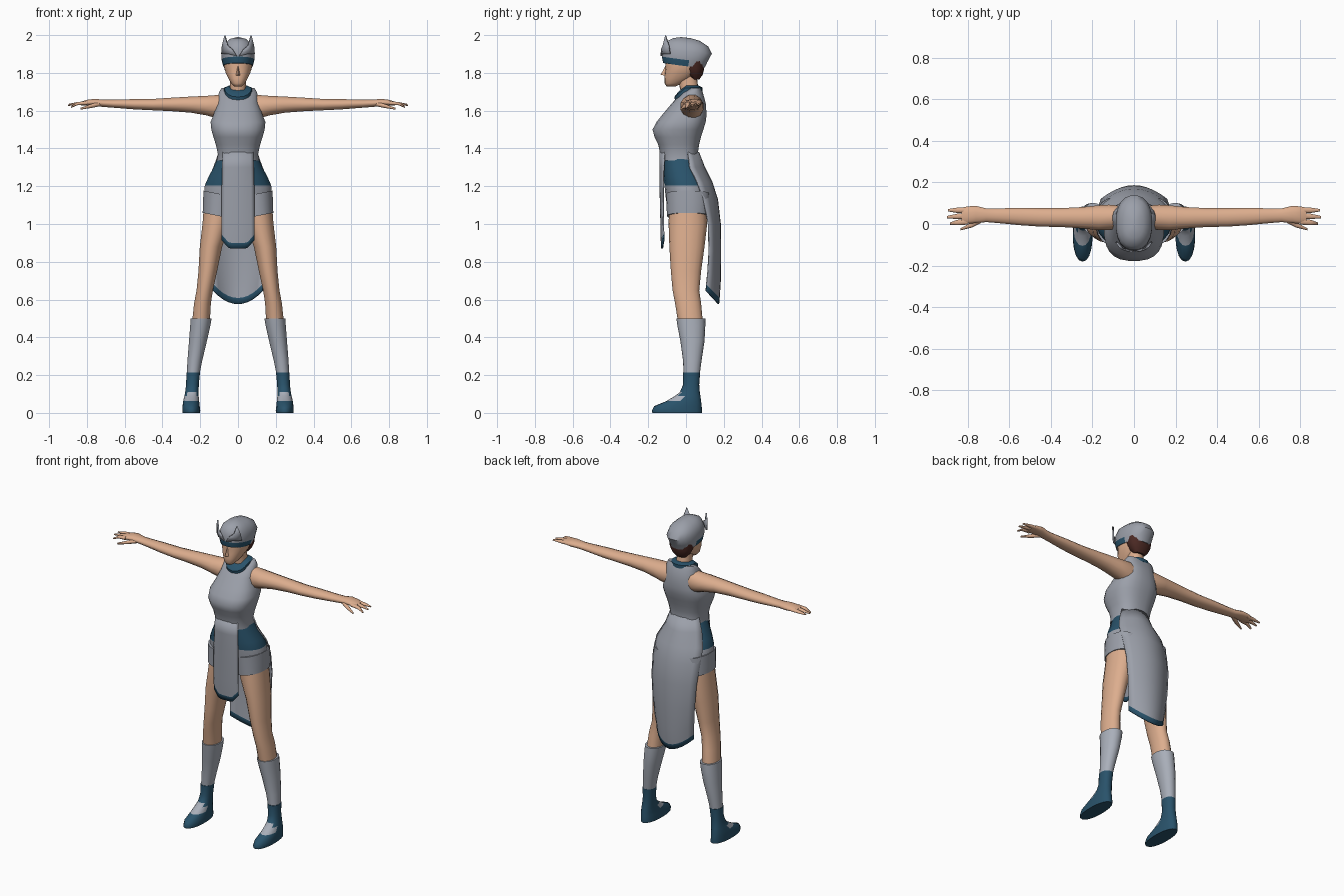
import bpy, bmesh, math
from mathutils import Vector

# ---- flat colours ----
def mat(name, rgb):
    m = bpy.data.materials.new(name)
    m.diffuse_color = (*rgb, 1)
    return m

GREY = mat("cloth grey", (0.33, 0.35, 0.40))
PALE = mat("sock grey", (0.40, 0.43, 0.49))
BLUE = mat("trim blue", (0.022, 0.085, 0.145))
SKIN = mat("skin", (0.72, 0.42, 0.27))
HAIR = mat("hair brown", (0.07, 0.022, 0.017))

# ---- helpers ----
def finish(name, bm, mats, rule=None, angle=45):
    bmesh.ops.recalc_face_normals(bm, faces=bm.faces)
    if rule:
        for f in bm.faces:
            f.material_index = rule(f.calc_center_median(), f.normal)
    me = bpy.data.meshes.new(name)
    bm.to_mesh(me)
    bm.free()
    ob = bpy.data.objects.new(name, me)
    bpy.context.collection.objects.link(ob)
    for m in mats:
        me.materials.append(m)
    bpy.ops.object.select_all(action='DESELECT')
    ob.select_set(True)
    bpy.context.view_layer.objects.active = ob
    bpy.ops.object.shade_smooth_by_angle(angle=math.radians(angle))
    return ob

def skin_rings(rings):
    bm = bmesh.new()
    vs = [[bm.verts.new(p) for p in r] for r in rings]
    n = len(vs[0])
    for a, b in zip(vs, vs[1:]):
        for i in range(n):
            bm.faces.new((a[i], a[(i + 1) % n], b[(i + 1) % n], b[i]))
    bm.faces.new(vs[0])
    bm.faces.new(vs[-1])
    return bm

def oval(n, e):
    out = []
    for i in range(n):
        a = 2 * math.pi * (i + 0.5) / n
        c, s = math.cos(a), math.sin(a)
        out.append((math.copysign(abs(c) ** (2 / e), c), math.copysign(abs(s) ** (2 / e), s)))
    return out

def loft_z(name, rows, mats, rule=None, n=18, e=2.3, lift=None, side=1, angle=45):
    """rows: z, centre x, half width, front y, back y"""
    rings = []
    for z, xc, hw, yf, yb in rows:
        ring = []
        for u, v in oval(n, e):
            x, y = xc + hw * u, (yf + yb) / 2 + (yb - yf) / 2 * v
            ring.append((side * x, y, z + (lift(x, y) if lift else 0)))
        rings.append(ring)
    return finish(name, skin_rings(rings), mats, rule, angle)

def loft_x(name, rows, side, m, n=12):
    """rows: x, centre y, centre z, half depth, half height"""
    rings = [[(side * x, yc + ry * u, zc + rz * v) for u, v in oval(n, 2)]
             for x, yc, zc, ry, rz in rows]
    return finish(name, skin_rings(rings), [m], angle=60)

def sheet(name, rows, drop, trim_rows):
    """rows: z, half width, middle y, edge y, hem factor"""
    us = [i / 5 - 1 for i in range(11)]
    bm = bmesh.new()
    vs = [[bm.verts.new((hw * u, yc + (ye - yc) * u * u, z + k * drop(abs(u)))) for u in us]
          for z, hw, yc, ye, k in rows]
    last = len(vs) - 1 - trim_rows
    for r, (a, b) in enumerate(zip(vs, vs[1:])):
        for i in range(10):
            f = bm.faces.new((a[i], a[i + 1], b[i + 1], b[i]))
            f.material_index = 1 if r >= last else 0
    ob = finish(name, bm, [GREY, BLUE])
    md = ob.modifiers.new("thickness", 'SOLIDIFY')
    md.thickness, md.offset = 0.007, 0
    return ob

# ---- dress ----
loft_z("bodice", [
    (1.72, 0, .088, .02, .075), (1.695, 0, .102, -.022, .09), (1.64, 0, .109, -.075, .105),
    (1.58, 0, .13, -.125, .11), (1.54, 0, .146, -.157, .105), (1.50, 0, .142, -.178, .093),
    (1.46, 0, .131, -.167, .08), (1.42, 0, .118, -.148, .07), (1.37, 0, .107, -.137, .063),
    (1.335, 0, .112, -.134, .07)], [GREY], n=24, e=2.5, angle=55)
loft_z("hips", [
    (1.36, 0, .104, -.125, .058), (1.30, 0, .13, -.122, .08), (1.25, 0, .157, -.12, .105),
    (1.205, 0, .177, -.115, .12), (1.14, 0, .183, -.108, .127), (1.08, 0, .178, -.10, .125),
    (1.04, 0, .09, -.07, .09)], [GREY, BLUE], lambda c, nn: 1 if c.z > 1.205 else 0, n=24, angle=60)
sheet("front_panel", [
    (1.38, .08, -.138, -.112, 0), (1.30, .083, -.138, -.118, 0), (1.2, .085, -.137, -.12, 0),
    (1.0, .086, -.132, -.12, 0), (.90, .086, -.13, -.118, 1), (.87, .086, -.128, -.117, 1)],
    lambda u: .045 * max(0, (u - .55) / .45), 1)
sheet("back_panel", [
    (1.38, .10, .066, .01, 0), (1.30, .128, .097, .02, 0), (1.22, .163, .137, .06, 0),
    (1.13, .166, .166, .092, 0), (1.0, .158, .181, .118, 0), (.85, .148, .183, .122, .1),
    (.70, .138, .181, .115, .6), (.608, .131, .175, .108, 1), (.576, .129, .172, .106, 1)],
    lambda u: .07 * u * u, 1)
loft_z("collar", [(1.732, 0, .05, -.042, .068), (1.722, 0, .074, -.062, .088),
                  (1.70, 0, .074, -.058, .088)], [BLUE], lift=lambda x, y: .8 * min(y, 0))

# ---- head ----
loft_z("neck", [(1.66, 0, .05, -.03, .075), (1.71, 0, .043, -.03, .066),
                (1.80, 0, .042, -.05, .055)], [SKIN])
loft_z("face", [
    (1.728, 0, .02, -.103, -.055), (1.745, 0, .037, -.113, -.02), (1.77, 0, .051, -.114, .03),
    (1.80, 0, .066, -.112, .06), (1.83, 0, .074, -.108, .08), (1.87, 0, .077, -.112, .09),
    (1.92, 0, .07, -.10, .09)], [SKIN], angle=60)
loft_z("hair", [(1.765, 0, .035, .03, .07), (1.79, 0, .058, .005, .088),
                (1.82, 0, .073, -.01, .096), (1.87, 0, .08, -.02, .10)], [HAIR])
bm = bmesh.new()
nose = [bm.verts.new(p) for p in ((0, -.108, 1.84), (-.014, -.107, 1.785), (.014, -.107, 1.785),
                                  (0, -.134, 1.79))]
for t in ((0, 1, 3), (0, 3, 2), (1, 2, 3), (0, 2, 1)):
    bm.faces.new([nose[i] for i in t])
finish("nose", bm, [SKIN])

# cap with a blue brow band
loft_z("cap", [
    (1.835, 0, .079, -.122, .10), (1.868, 0, .087, -.129, .115), (1.912, 0, .088, -.126, .138),
    (1.95, 0, .075, -.108, .118), (1.975, 0, .047, -.068, .075), (1.986, 0, .012, -.025, .025)],
    [GREY, BLUE], lambda c, nn: 1 if c.z < 1.878 and c.y < .01 and nn.z < .9 and abs(nn.z) < .8 else 0,
    lift=lambda x, y: -.14 * y if y < 0 else -.08 * y, n=20)

# ---- mirrored parts ----
for s, tag in ((1, "left"), (-1, "right")):
    # cap wing
    bm = bmesh.new()
    pts = [(.006, -.130, 1.89), (.05, -.122, 1.90), (.086, -.085, 1.90), (.083, -.09, 1.94),
           (.069, -.108, 1.997), (.055, -.12, 1.945), (.03, -.129, 1.925)]
    hub = bm.verts.new((s * .056, -.118, 1.925))
    ring = [bm.verts.new((s * x, y, z)) for x, y, z in pts]
    for i in range(len(ring)):
        bm.faces.new((hub, ring[i], ring[(i + 1) % len(ring)]))
    wing = finish(tag + "_cap_wing", bm, [GREY])
    md = wing.modifiers.new("thickness", 'SOLIDIFY')
    md.thickness, md.offset = .009, 0

    # arm and hand
    loft_x(tag + "_arm", [
        (.07, .035, 1.62, .055, .07), (.12, .032, 1.622, .063, .062), (.17, .03, 1.627, .062, .053),
        (.25, .03, 1.632, .053, .044), (.35, .031, 1.633, .047, .037), (.45, .032, 1.632, .046, .031),
        (.55, .036, 1.634, .043, .028), (.66, .04, 1.637, .036, .022), (.71, .042, 1.639, .034, .02),
        (.76, .046, 1.643, .043, .02), (.80, .043, 1.642, .043, .016), (.83, .04, 1.637, .04, .011)],
        s, SKIN)
    loft_x(tag + "_thumb", [(.73, .025, 1.636, .018, .014), (.78, -.004, 1.624, .014, .011),
                            (.835, -.026, 1.61, .005, .005)], s, SKIN, 8)
    for k, (y0, y1, x1, z1) in enumerate(((.012, .002, .885, 1.618), (.04, .033, .9, 1.629),
                                          (.066, .066, .895, 1.633))):
        loft_x(f"{tag}_finger_{k + 1}", [(.80, y0, 1.64, .016, .012), (.85, (y0 + y1) / 2, 1.637, .014, .009),
                                         (x1, y1, z1, .006, .004)], s, SKIN, 8)

    # leg, shorts leg, sock and shoe
    loft_z(tag + "_leg", [
        (1.08, .10, .083, -.09, .11), (1.0, .115, .074, -.092, .112), (.88, .143, .06, -.088, .098),
        (.75, .16, .05, -.08, .08), (.65, .176, .044, -.071, .07), (.58, .188, .045, -.058, .08),
        (.47, .197, .048, -.04, .09)], [SKIN], e=2.1, side=s)
    loft_z(tag + "_shorts_leg", [
        (1.16, .098, .085, -.105, .127), (1.10, .097, .09, -.103, .129), (1.042, .102, .086, -.101, .125)],
        [GREY], e=2.2, side=s, lift=lambda x, y: .2 * (x - .1))
    loft_z(tag + "_sock", [
        (.50, .195, .056, -.051, .102), (.46, .20, .054, -.045, .102), (.38, .212, .048, -.03, .098),
        (.28, .228, .040, -.016, .083), (.20, .238, .034, -.012, .072)], [PALE], e=2.1, side=s)
    loft_z(tag + "_shoe", [
        (.215, .237, .0365, -.016, .075), (.15, .241, .034, -.015, .07), (.11, .244, .036, -.032, .073),
        (.09, .246, .038, -.058, .076), (.062, .248, .043, -.105, .08), (.036, .248, .046, -.168, .083),
        (.012, .247, .048, -.181, .085), (0, .247, .047, -.178, .084)], [BLUE, PALE],
        lambda c, nn: 1 if .06 < c.z < .105 and c.y < -.03 else 0, side=s, e=2.2)
